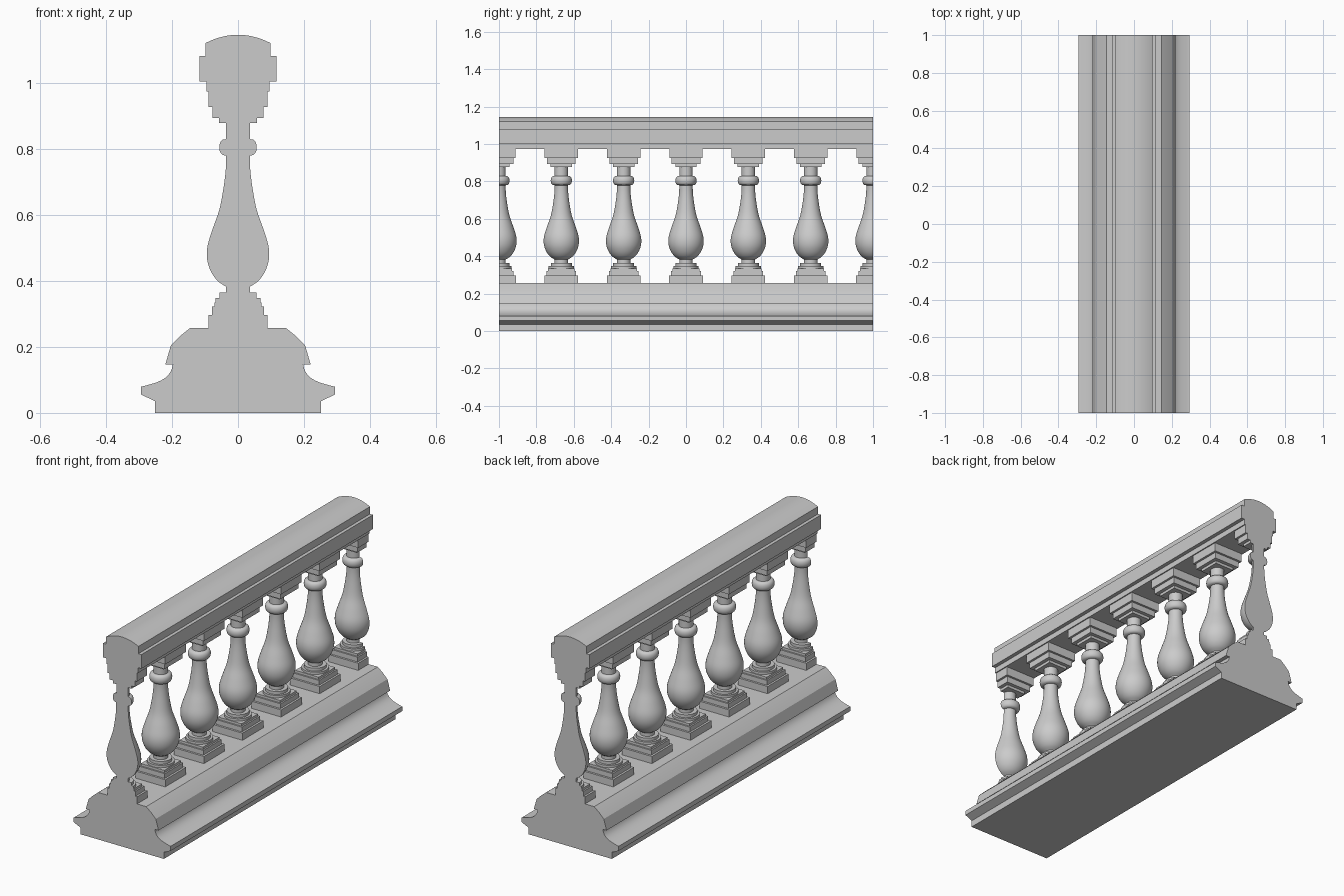
import bpy, bmesh, math
from mathutils import Vector

if "Cube" in bpy.data.objects:
    bpy.data.objects.remove(bpy.data.objects["Cube"])


def finish(bm, name, angle):
    bmesh.ops.recalc_face_normals(bm, faces=bm.faces[:])
    mesh = bpy.data.meshes.new(name)
    bm.to_mesh(mesh)
    bm.free()
    ob = bpy.data.objects.new(name, mesh)
    bpy.context.collection.objects.link(ob)
    bpy.ops.object.select_all(action='DESELECT')
    ob.select_set(True)
    bpy.context.view_layer.objects.active = ob
    bpy.ops.object.shade_smooth_by_angle(angle=math.radians(angle))
    return ob


def smooth_curve(pts, steps=4):
    # Catmull-Rom curve through the given points
    p = [Vector(q) for q in [pts[0]] + pts + [pts[-1]]]
    out = []
    for a, b, c, d in zip(p, p[1:], p[2:], p[3:]):
        for i in range(steps):
            t = i / steps
            out.append(tuple(0.5 * (2 * b + (c - a) * t + (2 * a - 5 * b + 4 * c - d) * t ** 2
                                    + (3 * b - a - 3 * c + d) * t ** 3)))
    return out + [tuple(pts[-1])]


def extrude_profile(name, half):
    # mirror a half section in x and extrude it along y
    bm = bmesh.new()
    section = half + [(-x, z) for x, z in reversed(half) if x > 1e-6]
    face = bm.faces.new([bm.verts.new((x, -1, z)) for x, z in section])
    new = bmesh.ops.extrude_face_region(bm, geom=[face])['geom']
    bmesh.ops.translate(bm, vec=(0, 2, 0), verts=[v for v in new if isinstance(v, bmesh.types.BMVert)])
    return finish(bm, name, 28)


def lathe(bm, profile, y, sides):
    # four sides give square tiers, more sides give turned parts
    k = 1 / math.cos(math.pi / sides) if sides == 4 else 1
    rings = []
    for r, z in profile:
        angles = [(i + 0.5) * math.tau / sides for i in range(sides)]
        rings.append([bm.verts.new((r * k * math.cos(a), y + r * k * math.sin(a), z)) for a in angles])
    for lo, hi in zip(rings, rings[1:]):
        for i in range(sides):
            j = (i + 1) % sides
            bm.faces.new((lo[i], lo[j], hi[j], hi[i]))
    bm.faces.new(rings[0][::-1])
    bm.faces.new(rings[-1])


def tiers(levels):
    # stepped profile from (half width, bottom, top)
    return [p for r, z0, z1 in levels for p in ((r, z0), (r, z1))]


# Moulded base
cove = smooth_curve([(0.29, 0.08), (0.245, 0.093), (0.218, 0.108), (0.203, 0.127), (0.197, 0.147)], 3)
extrude_profile("base", [(0.252, 0), (0.252, 0.036), (0.293, 0.055), (0.293, 0.08)] + cove
                + [(0.22, 0.147), (0.203, 0.205), (0.175, 0.233), (0.145, 0.257)])

# Handrail with a gently arched top
arch = [(0.098 * math.cos(i * math.pi / 16), 0) for i in range(9)]
arch = [(x, 1.145 - 0.025 * (x / 0.098) ** 2) for x, _ in arch]
extrude_profile("handrail", [(0.095, 0.973), (0.095, 1.003), (0.116, 1.003), (0.116, 1.08), (0.098, 1.08)] + arch)

# Baluster profiles: square plinth, turned shaft, square cap
plinth = tiers([(0.09, 0.257, 0.296), (0.079, 0.296, 0.322), (0.071, 0.322, 0.335)])
cap = tiers([(0.057, 0.878, 0.893), (0.077, 0.893, 0.926), (0.089, 0.926, 0.973)])
bulb = smooth_curve([(0.036, 0.382), (0.06, 0.398), (0.08, 0.424), (0.093, 0.46), (0.093, 0.503),
                     (0.077, 0.557), (0.056, 0.618), (0.043, 0.688), (0.037, 0.74), (0.036, 0.778)])
bead = [(0.036 + 0.021 * math.sin(i * math.pi / 8) ** 0.7, 0.804 - 0.025 * math.cos(i * math.pi / 8))
        for i in range(9)]
shaft = tiers([(0.068, 0.335, 0.348), (0.056, 0.348, 0.364), (0.036, 0.364, 0.374)]) + bulb + bead + [(0.036, 0.878)]

# Seven balusters, the end ones cut flush in half
for n in range(-3, 4):
    bm = bmesh.new()
    y = n / 3
    lathe(bm, plinth, y, 4)
    lathe(bm, shaft, y, 40)
    lathe(bm, cap, y, 4)
    if abs(n) == 3:
        bmesh.ops.bisect_plane(bm, geom=bm.verts[:] + bm.edges[:] + bm.faces[:], plane_co=(0, y, 0),
                               plane_no=(0, y, 0), clear_outer=True)
        bmesh.ops.holes_fill(bm, edges=[e for e in bm.edges if e.is_boundary], sides=0)
    finish(bm, f"baluster_{n + 4}", 35)
